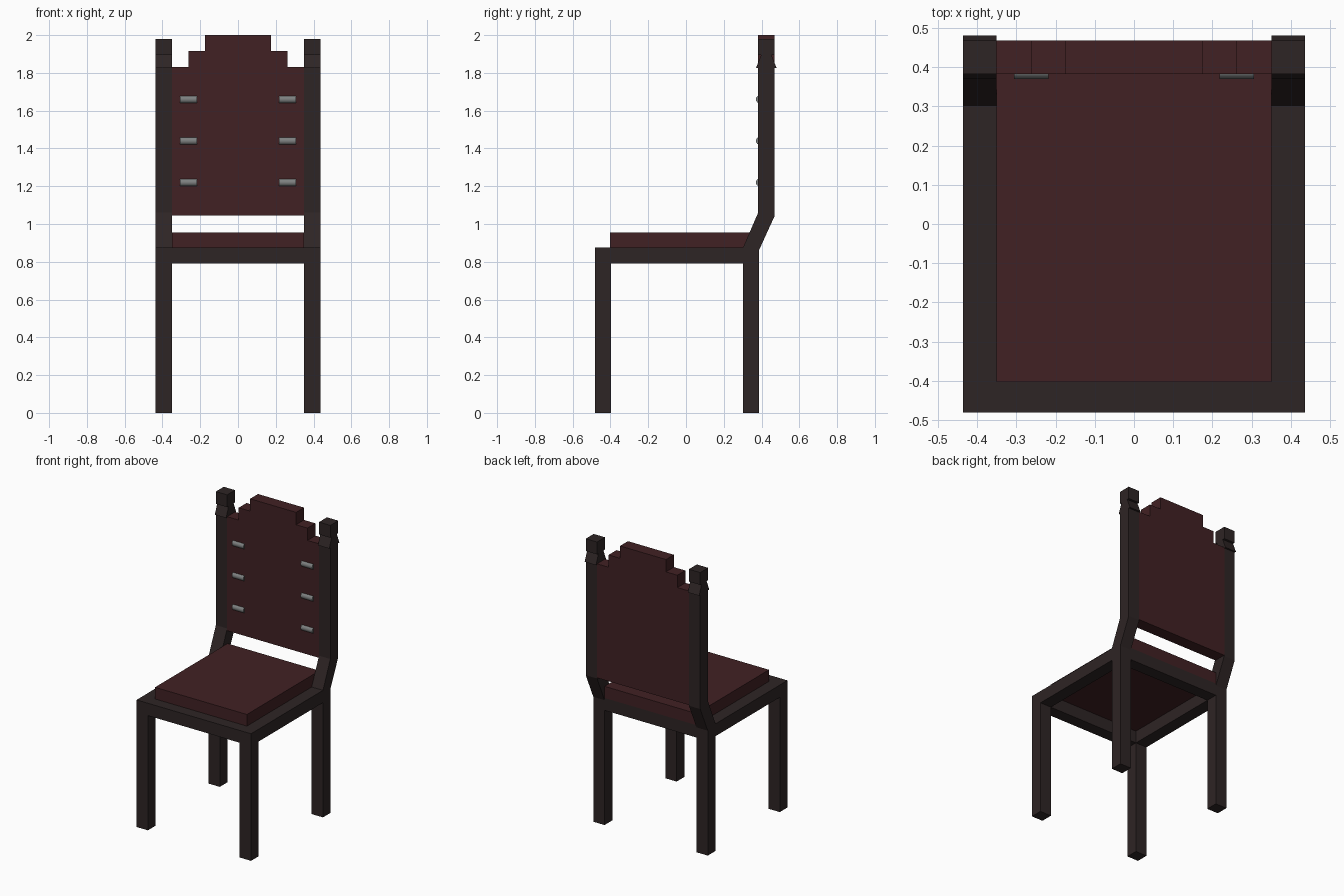
import bpy
import bmesh
from mathutils import Matrix

cube = bpy.data.objects.get("Cube")
if cube:
    bpy.data.objects.remove(cube, do_unlink=True)


def material(name, rgb):
    m = bpy.data.materials.new(name)
    m.use_nodes = True
    m.diffuse_color = (*rgb, 1)
    m.node_tree.nodes["Principled BSDF"].inputs["Base Color"].default_value = (*rgb, 1)
    return m


WOOD = material("dark wood", (0.027, 0.018, 0.018))
LEATHER = material("dark red leather", (0.053, 0.015, 0.017))
METAL = material("grey metal", (0.21, 0.22, 0.22))


def finish(name, bm, mat):
    bmesh.ops.recalc_face_normals(bm, faces=bm.faces)
    mesh = bpy.data.meshes.new(name)
    bm.to_mesh(mesh)
    bm.free()
    mesh.materials.append(mat)
    ob = bpy.data.objects.new(name, mesh)
    bpy.context.collection.objects.link(ob)
    return ob


def prism(name, points, start, end, mat, axis="x"):
    """Extrude a closed profile along x (points are y, z) or y (points are x, z)."""
    bm = bmesh.new()
    if axis == "x":
        verts = [bm.verts.new((start, a, b)) for a, b in points]
        move = (end - start, 0, 0)
    else:
        verts = [bm.verts.new((a, start, b)) for a, b in points]
        move = (0, end - start, 0)
    face = bm.faces.new(verts)
    out = bmesh.ops.extrude_face_region(bm, geom=[face], use_keep_orig=True)
    top = [v for v in out["geom"] if isinstance(v, bmesh.types.BMVert)]
    bmesh.ops.translate(bm, verts=top, vec=move)
    return finish(name, bm, mat)


def box(name, x, y, z, mat):
    rect = [(y[0], z[0]), (y[1], z[0]), (y[1], z[1]), (y[0], z[1])]
    return prism(name, rect, x[0], x[1], mat)


IN, OUT = 0.35, 0.436           # inner and outer faces of the legs
FRONT, FRONT_IN = -0.481, -0.398
REAR_IN, REAR = 0.302, 0.386
BACK_F, BACK_R = 0.382, 0.468   # thickness of the backrest
RAIL, DECK = 0.79, 0.875

# Bent rear post, and the flared finial with its block
post = [(REAR_IN, 0), (REAR, 0), (REAR, 0.86), (BACK_R, 1.04), (BACK_R, 1.83),
        (BACK_F, 1.83), (BACK_F, 1.06), (REAR_IN, DECK)]
finial = [(0.370, 1.825), (0.480, 1.825), (0.452, 1.895), (BACK_R, 1.895),
          (BACK_R, 1.98), (BACK_F, 1.98), (BACK_F, 1.895), (0.398, 1.895)]

for side, s in (("left", 1), ("right", -1)):
    x = sorted((s * IN, s * OUT))
    box(f"{side}_front_leg", x, (FRONT, FRONT_IN), (0, DECK), WOOD)
    prism(f"{side}_rear_post", post, *x, WOOD)
    prism(f"{side}_finial", finial, *x, WOOD)
    box(f"{side}_side_rail", x, (FRONT_IN, REAR_IN), (RAIL, DECK), WOOD)

    # Rounded metal studs set into the backrest
    for i, z in enumerate((1.22, 1.44, 1.66)):
        bm = bmesh.new()
        bmesh.ops.create_cone(
            bm, cap_ends=True, segments=16, radius1=0.021, radius2=0.021, depth=0.088,
            matrix=Matrix.Translation((s * 0.262, 0.391, z)) @ Matrix.Rotation(1.5708, 4, "Y"))
        stud = finish(f"{side}_stud_{i + 1}", bm, METAL)
        bpy.ops.object.select_all(action="DESELECT")
        stud.select_set(True)
        bpy.context.view_layer.objects.active = stud
        bpy.ops.object.shade_smooth_by_angle()

# Seat rails and cushion
box("front_rail", (-IN, IN), (FRONT, FRONT_IN), (RAIL, DECK), WOOD)
box("rear_rail", (-IN, IN), (REAR_IN, REAR), (RAIL, DECK), WOOD)
box("seat", (-IN, IN), (-0.403, REAR), (DECK, 0.955), LEATHER)

# Backrest with a stepped crest
half = [(IN, 1.045), (IN, 1.83), (0.262, 1.83), (0.262, 1.915), (0.175, 1.915), (0.175, 2)]
outline = half + [(-x, z) for x, z in reversed(half)]
prism("backrest", outline, BACK_F, BACK_R, LEATHER, "y")
